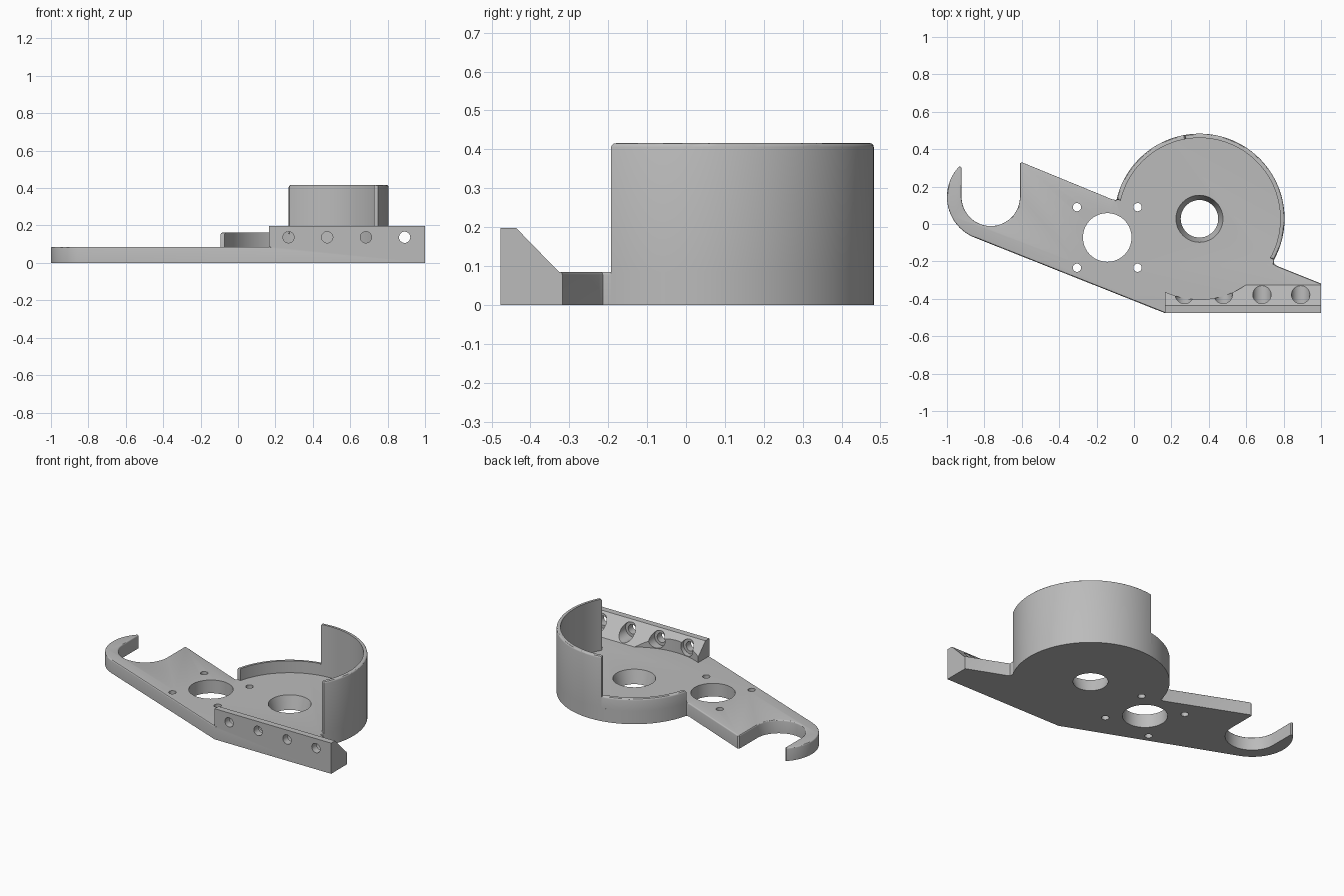
import bpy, bmesh
from math import radians, cos, sin, pi
from mathutils import Matrix, Vector

default = bpy.data.objects.get("Cube")
if default:
    bpy.data.objects.remove(default, do_unlink=True)

grey = bpy.data.materials.new("light grey")
grey.use_nodes = True
GREY = (0.5, 0.5, 0.5, 1)
grey.diffuse_color = GREY
grey.node_tree.nodes["Principled BSDF"].inputs["Base Color"].default_value = GREY

PLATE_TOP = 0.085
DRUM = (0.35, 0.028)
R_OUT, R_IN = 0.455, 0.432
HOOK = (-0.766, 0.145)
BAR_LEFT, BAR_FRONT, BAR_BACK = 0.167, -0.477, -0.327


def arc(centre, r, start, end, step=3):
    n = max(1, round(abs(end - start) / step))
    angles = [radians(start + (end - start) * i / n) for i in range(n + 1)]
    return [(centre[0] + r * cos(a), centre[1] + r * sin(a)) for a in angles]


def prism(name, outline, low, high, bevel=0, pick=None, axis="z"):
    """Extrude an outline along z, or a (y, z) profile along x; soften picked edges."""
    def place(p, h):
        return (p[0], p[1], h) if axis == "z" else (h, p[0], p[1])
    bm = bmesh.new()
    ends = [[bm.verts.new(place(p, h)) for p in outline] for h in (low, high)]
    for ring in ends:
        bm.faces.new(ring)
    for i in range(len(outline)):
        j = (i + 1) % len(outline)
        bm.faces.new((ends[0][i], ends[0][j], ends[1][j], ends[1][i]))
    bmesh.ops.recalc_face_normals(bm, faces=bm.faces)
    if bevel:
        edges = [e for e in bm.edges if all(v.co.z > high - 1e-4 for v in e.verts)
                 and pick((e.verts[0].co + e.verts[1].co) / 2, e)]
        bmesh.ops.bevel(bm, geom=edges, offset=bevel, segments=3, profile=0.5,
                        affect="EDGES", clamp_overlap=True)
    return finish(name, bm)


def finish(name, bm):
    mesh = bpy.data.meshes.new(name)
    bm.to_mesh(mesh)
    bm.free()
    mesh.materials.append(grey)
    obj = bpy.data.objects.new(name, mesh)
    bpy.context.collection.objects.link(obj)
    return obj


def cut_round(obj, centre, r1, r2, depth, along_y=False):
    """Cut a round hole; r1 is the radius at the low end, r2 at the high end."""
    bm = bmesh.new()
    turn = Matrix.Rotation(pi / 2, 4, "X") if along_y else Matrix()
    bmesh.ops.create_cone(bm, cap_ends=True, segments=64, radius1=r1, radius2=r2,
                          depth=depth, matrix=Matrix.Translation(centre) @ turn)
    cutter = finish("cutter", bm)
    cutter.hide_render = True
    mod = obj.modifiers.new("hole", "BOOLEAN")
    mod.operation, mod.solver, mod.object = "DIFFERENCE", "EXACT", cutter
    bpy.context.view_layer.objects.active = obj
    bpy.ops.object.modifier_apply(modifier=mod.name)
    bpy.data.objects.remove(cutter, do_unlink=True)


def drum_distance(p):
    return (Vector(p[:2]) - Vector(DRUM)).length


# Base plate with the hook and round drum floor
outline = [(BAR_LEFT, BAR_FRONT), (1, BAR_FRONT), (1, -0.318), (0.765, -0.224), (0.75, -0.214)]
outline += arc(DRUM, R_OUT, -29, 167)
outline += [(-0.098, 0.129), (-0.115, 0.131), (-0.6, 0.33), (-0.61, 0.325)]
outline += arc(HOOK, 0.156, 0, -180, 5)
outline += [(-0.922, 0.3), (-0.927, 0.307)]
outline += arc(HOOK, 0.234, 136, 248, 4)


def plate_rim(mid, edge):
    on_drum = all(abs(drum_distance(v.co) - R_OUT) < 1e-3 for v in edge.verts)
    on_bar = mid.x > BAR_LEFT + 0.01 and mid.y < BAR_BACK + 0.01 and not mid.x < 0.99
    return not on_drum and not on_bar and mid.y > BAR_FRONT + 0.01


plate = prism("base_plate", outline, 0, PLATE_TOP, 0.009, plate_rim)

# Motor opening and its four screw holes
MOTOR = (-0.143, -0.072)
cut_round(plate, (*MOTOR, 0.04), 0.13, 0.13, 0.4)
for sx in (-1, 1):
    for sy in (-1, 1):
        cut_round(plate, (MOTOR[0] + sx * 0.162, MOTOR[1] + sy * 0.162, 0.04), 0.022, 0.022, 0.4)

# Tapered spindle hole in the drum floor
cut_round(plate, (*DRUM, PLATE_TOP / 2), 0.1, 0.126, PLATE_TOP + 0.002)


# Curved drum walls, low and tall
def wall(name, start, end, top):
    ring = arc(DRUM, R_OUT, start, end) + arc(DRUM, R_IN, end, start)
    def rim(mid, edge):
        ends = [drum_distance(v.co) for v in edge.verts]
        return min(ends) > R_OUT - 0.005 or abs(ends[0] - ends[1]) > 0.01
    return prism(name, ring, PLATE_TOP, top, 0.01, rim)


tall_wall = wall("tall_drum_wall", -29, 100, 0.416)
low_wall = wall("low_drum_wall", 100, 167, 0.162)

# Mounting bar with a sloped back, relieved around the drum
profile = [(BAR_FRONT, PLATE_TOP), (BAR_BACK, PLATE_TOP), (-0.437, 0.198), (BAR_FRONT, 0.198)]
bar = prism("mounting_bar", profile, BAR_LEFT, 1, axis="x")
cut_round(bar, (*DRUM, 0.2), R_IN, R_IN, 0.3)

# Counterbored screw holes through the bar
for i in range(4):
    x = 0.27 + i * 0.207
    cut_round(bar, (x, -0.4, 0.137), 0.03, 0.03, 0.3, True)
    cut_round(bar, (x, -0.335, 0.137), 0.049, 0.049, 0.19, True)

# Smooth the curved faces and keep the edges crisp
for obj in (plate, tall_wall, low_wall, bar):
    bpy.ops.object.select_all(action="DESELECT")
    obj.select_set(True)
    bpy.context.view_layer.objects.active = obj
    bpy.ops.object.shade_smooth_by_angle(angle=radians(30))
